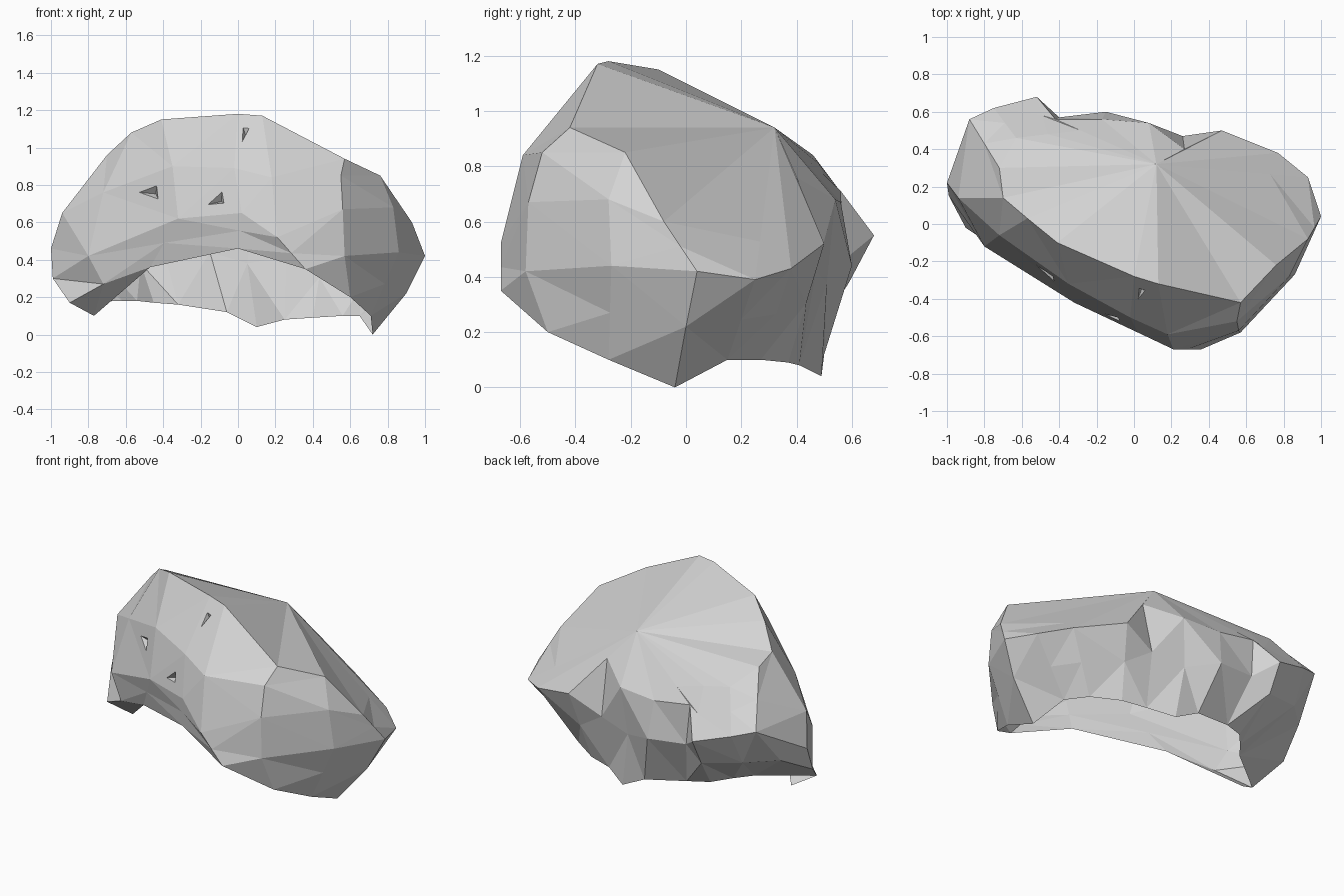
import bpy
import bmesh
from mathutils import Vector

default_cube = bpy.data.objects.get("Cube")
if default_cube:
    bpy.data.objects.remove(default_cube, do_unlink=True)


def points(*rows):
    """Turn rows given in hundredths of a unit into vectors."""
    return [Vector(row) / 100 for row in rows]


def halfway(ring, other):
    """Average two loops point by point."""
    return [a.lerp(b, 0.5) for a, b in zip(ring, other)]


# Stone colour
stone = bpy.data.materials.new("stone_grey")
stone.use_nodes = True
stone_colour = (0.66, 0.66, 0.66, 1)
stone.diffuse_color = stone_colour
shader = next(n for n in stone.node_tree.nodes if n.type == "BSDF_PRINCIPLED")
shader.inputs["Base Color"].default_value = stone_colour
shader.inputs["Roughness"].default_value = 0.9

# Every loop runs anticlockwise from the +x end.
# Lower edge: arched along the front, with two feet and a spur at the back
lower_edge = points(
    (72, -4, 0), (65, 15, 10), (56, 27, 10), (40, 37, 9), (25, 41, 8),
    (10, 49, 4), (-6, 50, 12), (-32, 45, 16), (-45, 40, 17), (-54, 30, 18),
    (-62, 20, 18), (-90, -2, 17), (-77, 5, 10), (-47, -27, 36),
    (0, -55, 46), (36, -67, 35), (60, -50, 20), (71, -28, 10))

# Waist: the widest outline, with a notch and a knob at the back
waist = points(
    (100, 4, 42), (93, 25, 39), (77, 38, 43), (47, 50, 52), (27, 40, 76),
    (8, 54, 68), (-17, 56, 67), (-42, 56, 71), (-52, 68, 55), (-75, 62, 62),
    (-88, 56, 66), (-100, 22, 46), (-80, -12, 42), (-32, -42, 62),
    (2, -58, 65), (21, -67, 52), (56, -57, 67), (86, -27, 44))

# Flank: below the waist, with a shelf at the back and an undercut in front
flank = halfway(lower_edge, waist)
flank[0] = Vector((0.9, 0, 0.22))
flank[4:12] = points(
    (26, 47, 42), (5, 51, 38), (-15, 60, 44), (-40, 57, 46),
    (-52, 59, 38), (-76, 52, 42), (-92, 37, 42), (-99, 15, 30))
flank[12] = Vector((-0.72, -0.14, 0.27))
flank[16] = Vector((0.57, -0.58, 0.42))

# Rim of the sloping top: half way to the peak at the back, a ridge in front
peak = Vector((0.12, 0.32, 0.94))
ridge = points(
    (-46, 48, 81), (-63, 46, 84), (-72, 30, 93), (-70, 14, 96),
    (-57, 3, 108), (-41, -10, 115), (0, -28, 118), (13, -32, 117),
    (57, -42, 94), (76, -22, 85))
slope = [p.lerp(peak, 0.5) for p in waist[1:8]]
rim = [Vector((0.93, -0.08, 0.6))] + slope + ridge

# Brow: swells out between the waist and the ridge along the front
brow = halfway(waist, rim)
brow[11:] = points(
    (-94, 14, 65), (-72, -6, 76), (-35, -32, 90), (-2, -50, 89),
    (18, -59, 84), (55, -52, 85), (83, -28, 68))

# Stitch the loops into a boulder shell that is open underneath
bm = bmesh.new()
loops = [[bm.verts.new(p) for p in ring]
         for ring in (lower_edge, flank, waist, brow, rim)]
count = len(waist)
for low, high in zip(loops, loops[1:]):
    for i in range(count):
        j = (i + 1) % count
        bm.faces.new((low[i], low[j], high[j], high[i]))
top = bm.verts.new(peak)
crown = loops[-1]
for i in range(count):
    bm.faces.new((crown[i], crown[(i + 1) % count], top))
bmesh.ops.triangulate(bm, faces=bm.faces[:], quad_method="SHORT_EDGE")

# Small chipped pits in the front face
for spot in points((-40, -28, 80), (-7, -45, 84), (8, -38, 106)):
    face = min(bm.faces, key=lambda f: (f.calc_center_median() - spot).length)
    centre = face.calc_center_median()
    corners = list(face.verts)
    bottom = bm.verts.new(centre - face.normal * 0.04)
    lip = [bm.verts.new(centre.lerp(v.co, 0.25)) for v in corners]
    bm.faces.remove(face)
    for i in range(3):
        j = (i + 1) % 3
        bm.faces.new((corners[i], corners[j], lip[j], lip[i]))
        bm.faces.new((lip[i], lip[j], bottom))
    bm.normal_update()

mesh = bpy.data.meshes.new("boulder")
bm.to_mesh(mesh)
bm.free()
mesh.materials.append(stone)
boulder = bpy.data.objects.new("boulder", mesh)
bpy.context.collection.objects.link(boulder)
